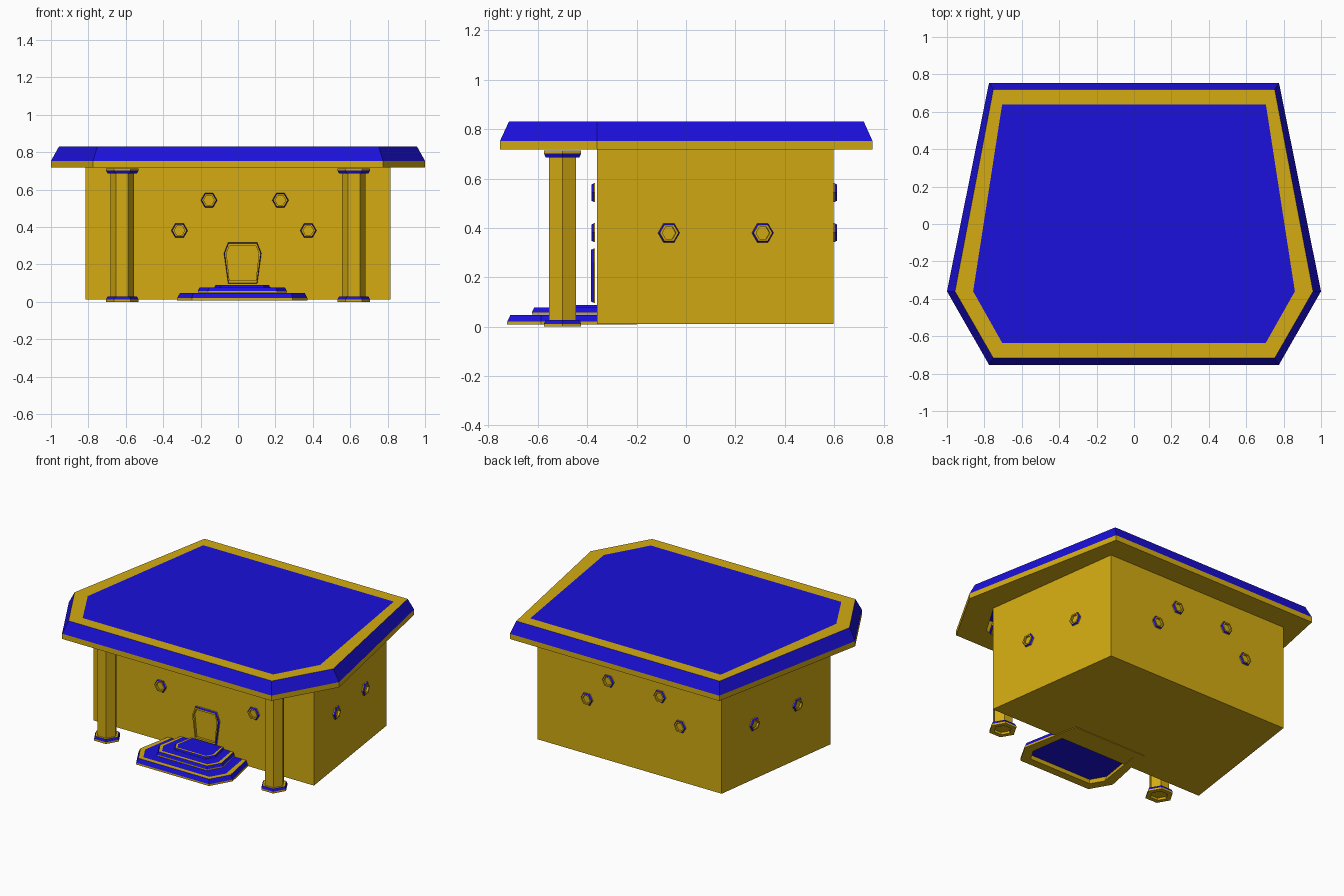
import bpy, bmesh, math
from mathutils import Matrix

if "Cube" in bpy.data.objects:
    bpy.data.objects.remove(bpy.data.objects["Cube"])


def material(name, color):
    m = bpy.data.materials.new(name)
    m.diffuse_color = color
    m.use_nodes = True
    m.node_tree.nodes["Principled BSDF"].inputs["Base Color"].default_value = m.diffuse_color
    return m


GOLD = material("gold", (0.656, 0.41, 0.006, 1))
BLUE = material("blue", (0.011, 0.005, 0.708, 1))


def finish(name, bm, matrix):
    bm.transform(matrix)
    bmesh.ops.recalc_face_normals(bm, faces=bm.faces[:])
    mesh = bpy.data.meshes.new(name)
    bm.to_mesh(mesh)
    bm.free()
    mesh.materials.append(GOLD)
    mesh.materials.append(BLUE)
    ob = bpy.data.objects.new(name, mesh)
    bpy.context.collection.objects.link(ob)
    return ob


def frame(name, rings, heights, matrix, panel=False):
    """Bevelled ring: gold rim, blue chamfer, gold top, optional blue panel."""
    outer, top, inner, hole = rings
    h1, h2 = heights
    loops = [(outer, 0), (outer, h1), (top, h2), (inner, h2), (hole, 0)]
    bm = bmesh.new()
    vs = [[bm.verts.new((x, y, z)) for x, y in pts] for pts, z in loops]
    n = len(outer)
    for k in range(5):
        a, b = vs[k], vs[(k + 1) % 5]
        for i in range(n):
            j = (i + 1) % n
            f = bm.faces.new((a[i], a[j], b[j], b[i]))
            f.material_index = 1 if k == 1 else 0
    finish(name, bm, matrix)
    if panel:
        bm = bmesh.new()
        f = bm.faces.new([bm.verts.new((x, y, h2)) for x, y in inner])
        f.material_index = 1
        finish(name + "_panel", bm, matrix)


def prism(name, outline, z0, z1, matrix):
    bm = bmesh.new()
    lo = [bm.verts.new((x, y, z0)) for x, y in outline]
    hi = [bm.verts.new((x, y, z1)) for x, y in outline]
    bm.faces.new(lo[::-1])
    bm.faces.new(hi)
    n = len(outline)
    for i in range(n):
        j = (i + 1) % n
        bm.faces.new((lo[i], lo[j], hi[j], hi[i]))
    finish(name, bm, matrix)


def slab_outline(back_w, back_y, side_w, front_w, front_y):
    half = [(back_w, back_y), (side_w, -0.36), (front_w, front_y)]
    return half + [(-x, y) for x, y in reversed(half)]


def hexagon(r):
    return [(r * math.cos(i * math.pi / 3), r * math.sin(i * math.pi / 3)) for i in range(6)]


def place(x, y, z, rot=None, scale=(1, 1, 1)):
    return Matrix.Translation((x, y, z)) @ (rot or Matrix()) @ Matrix.Diagonal((*scale, 1))


SLAB = [slab_outline(0.775, 0.755, 1.0, 0.775, -0.753),
        slab_outline(0.752, 0.72, 0.957, 0.752, -0.717),
        slab_outline(0.705, 0.64, 0.86, 0.705, -0.635),
        slab_outline(0.668, 0.59, 0.81, 0.668, -0.595)]
SLAB_H = (0.035, 0.113)

# Roof
frame("roof", SLAB, SLAB_H, place(0, 0, 0.718), panel=True)

# Main building, narrower at the back
WALL_F, WALL_B, Y_F, Y_B = 0.815, 0.682, -0.361, 0.597
prism("walls", [(-WALL_F, Y_F), (WALL_F, Y_F), (WALL_B, Y_B), (-WALL_B, Y_B)], 0.012, 0.722, Matrix())

# Entrance steps: the roof shape in three shrinking tiers
for i, (s, front, z) in enumerate([(0.348, -0.724, 0.008), (0.238, -0.624, 0.05), (0.15, -0.54, 0.072)]):
    frame(f"step_{i + 1}", SLAB, SLAB_H,
          place(0.023, front + 0.753 * s, z, scale=(s, s, s)), panel=True)

# Door frame: the same outline stood upright with its narrow chamfer on top
UPRIGHT = Matrix(((1, 0, 0, 0), (0, 0, -1, 0), (0, -1, 0, 0), (0, 0, 0, 1)))
DOOR = SLAB[:3] + [SLAB[2]]
frame("door_frame", DOOR, SLAB_H, place(0.025, -0.368, 0.207, UPRIGHT, (0.1, 0.146, 0.14)))

# Columns with hexagonal feet and caps
FOOT = [hexagon(r) for r in (0.087, 0.079, 0.055, 0.055)]
for side, x in (("left", -0.619), ("right", 0.619)):
    prism(f"{side}_column", hexagon(0.064), 0.015, 0.712, place(x, -0.5, 0))
    frame(f"{side}_column_foot", FOOT, (0.012, 0.028), place(x, -0.5, 0))
    frame(f"{side}_column_cap", FOOT, (0.012, 0.028), place(x, -0.5, 0.714, scale=(1, 1, -1)))

# Hexagonal window frames on all four walls
WINDOW = [hexagon(r) for r in (0.044, 0.038, 0.028, 0.028)]
FRONT = Matrix.Rotation(math.radians(90), 4, 'X')
BACK = Matrix.Rotation(math.radians(-90), 4, 'X')
WIN_H = (0.005, 0.014)
for x, z in [(-0.155, 0.543), (0.227, 0.543), (-0.313, 0.381), (0.376, 0.381)]:
    frame("front_window", WINDOW, WIN_H, place(x, -0.368, z, FRONT))
    frame("back_window", WINDOW, WIN_H, place(-x, 0.597, z, BACK))
slant = math.atan2(WALL_F - WALL_B, Y_B - Y_F)
for y in (-0.07, 0.31):
    x = WALL_F - (y - Y_F) * math.tan(slant)
    for side in (-1, 1):
        rot = Matrix.Rotation(side * (math.pi / 2 + slant), 4, 'Z') @ FRONT
        frame("side_window", WINDOW, WIN_H, place(side * x, y, 0.38, rot))
